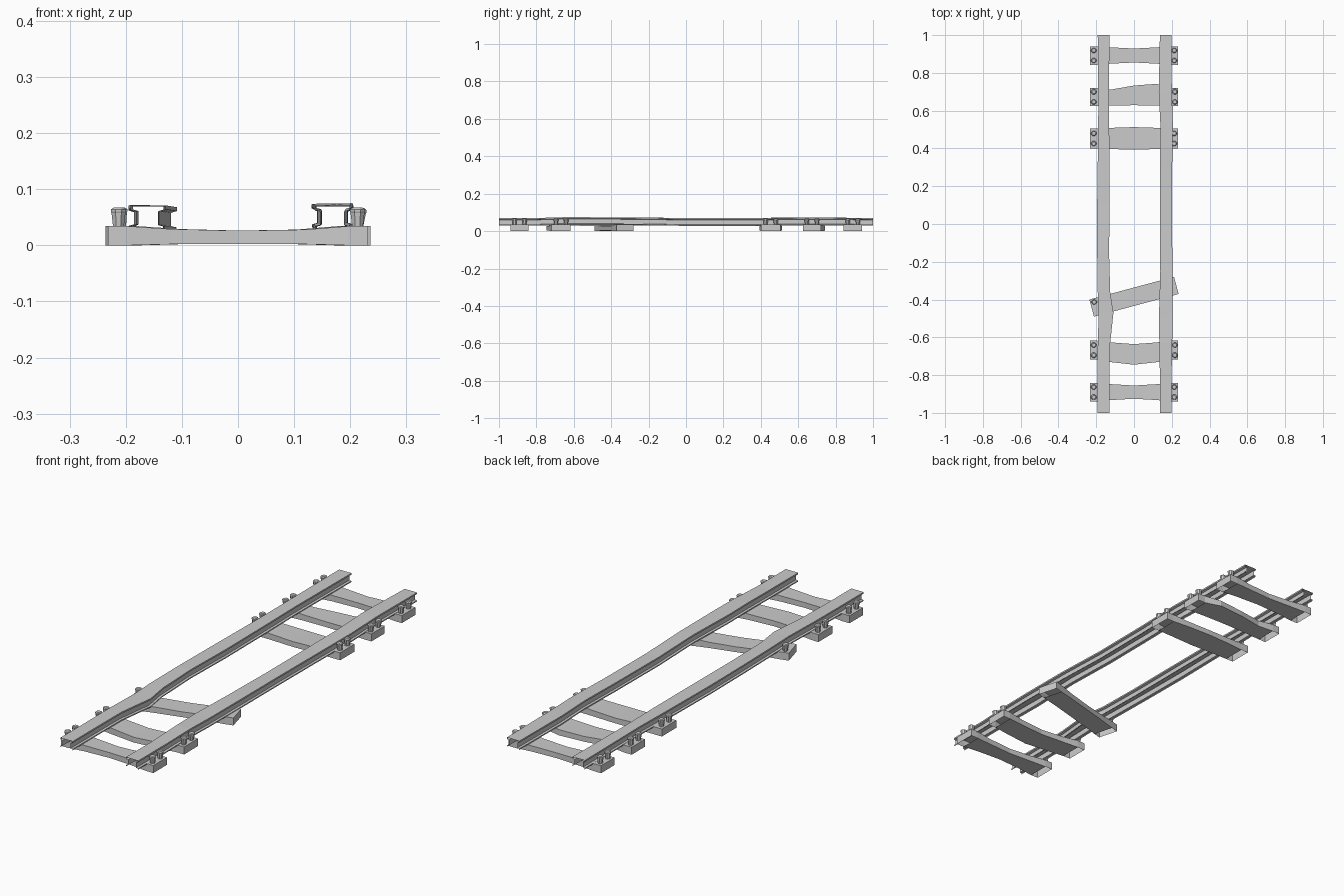
import bpy, bmesh
from math import radians, cos, sin
from mathutils import Matrix

if "Cube" in bpy.data.objects:
    bpy.data.objects.remove(bpy.data.objects["Cube"])


def finish(name, bm):
    bmesh.ops.recalc_face_normals(bm, faces=bm.faces)
    me = bpy.data.meshes.new(name)
    bm.to_mesh(me)
    bm.free()
    ob = bpy.data.objects.new(name, me)
    bpy.context.collection.objects.link(ob)
    return ob


def bridge(bm, a, b, closed=False):
    n = len(a)
    for i in range(n if closed else n - 1):
        j = (i + 1) % n
        bm.faces.new((a[i], a[j], b[j], b[i]))


# Hollow rail cross-section: flange, web, head (open underneath)
half = [(-.030, .029), (-.030, .034), (-.021, .036), (-.021, .060), (-.031, .063), (-.031, .070)]
profile = half + [(-x, z) for x, z in reversed(half)]


def rail(name, cx, stations):
    # each station: y, shift of left side, shift of right side, lift left, lift right
    bm = bmesh.new()
    prev = None
    for y, dl, dr, zl, zr in stations:
        ring = [bm.verts.new((cx + x + (dl if x < 0 else dr), y, z + (zl if x < 0 else zr)))
                for x, z in profile]
        if prev:
            bridge(bm, prev, ring)
        prev = ring
    return finish(name, bm)


rail("left_rail", -.161, [
    (-1, 0, 0, 0, 0), (-.8, 0, 0, 0, 0), (-.65, 0, .002, .001, .001),
    (-.47, .005, .021, .001, -.002), (-.36, 0, .004, .002, -.001),
    (-.15, -.003, -.002, .001, .001), (.1, -.003, .001, -.001, -.001),
    (.4, .001, 0, -.001, 0), (.6, .003, -.003, .001, 0), (1, 0, 0, 0, 0)])
rail("right_rail", .168, [
    (-1, 0, 0, 0, 0), (-.8, 0, 0, 0, 0), (-.63, -.003, .003, .004, .005),
    (-.5, -.005, .006, .004, .004), (-.25, .002, .006, .004, .003),
    (0, 0, .001, -.001, -.001), (.3, .001, .003, 0, -.001),
    (.52, .003, .007, .002, .001), (.7, -.006, .001, .003, .002), (1, 0, 0, 0, 0)])


def tie(name, cy, angle, sections):
    # sections: x, y low, y high, top; the ends are open below, the middle is closed
    bm = bmesh.new()
    rings = []
    for x, lo, hi, top in sections:
        bot = 0 if abs(x) > .19 else .002
        rings.append([bm.verts.new(p) for p in
                      ((x, lo, bot), (x, lo, top), (x, hi, top), (x, hi, bot))])
    for i in range(len(rings) - 1):
        a, b = rings[i], rings[i + 1]
        bridge(bm, a, b, closed=0 < i < len(rings) - 2)
    bm.faces.new(rings[0])
    bm.faces.new(rings[-1])
    ob = finish(name, bm)
    ob.matrix_world = Matrix.Translation((0, cy, 0)) @ Matrix.Rotation(angle, 4, 'Z')
    return ob


def tie_sections(end, mid_lo, mid_hi, skew=0):
    # waisted or bulging middle with a sagging top
    return [(-.232, -end, end, .034), (-.195, -end, end, .034),
            (-.12, (mid_lo - end) / 2, (end + mid_hi) / 2 - skew, .029),
            (0, mid_lo, mid_hi, .026),
            (.12, (mid_lo - end) / 2, (end + mid_hi) / 2 + skew, .028),
            (.195, -end, end, .034), (.232, -end, end, .034)]


ties = [
    (.892, 0, tie_sections(.049, -.037, .037)),
    (.673, 0, tie_sections(.048, -.044, .060, .015)),
    (.453, 0, tie_sections(.052, -.060, .060)),
    (-.385, radians(15), tie_sections(.047, -.047, .047)),
    (-.668, 0, tie_sections(.050, -.077, .032)),
    (-.890, 0, tie_sections(.049, -.035, .035)),
]
for i, (cy, ang, sec) in enumerate(ties):
    tie(f"tie_{i + 1}", cy, ang, sec)


def bolt(name, x, y, tilt=0, sides=8):
    # flared spike with a chamfered cap
    bm = bmesh.new()
    prev = None
    for r, z in ((.010, .030), (.0135, .058), (.0145, .060), (.0145, .064), (.010, .067)):
        ring = [bm.verts.new((r * cos(k * 2 * 3.14159265 / sides + .39),
                              r * sin(k * 2 * 3.14159265 / sides + .39), z)) for k in range(sides)]
        if prev:
            bridge(bm, prev, ring, closed=True)
        prev = ring
    bm.faces.new(prev)
    ob = finish(name, bm)
    ob.matrix_world = (Matrix.Translation((x, y, .03)) @ Matrix.Rotation(tilt, 4, 'Y')
                       @ Matrix.Translation((0, 0, -.03)))


# Two bolts per end on the straight ties, one left on the loose tie
n = 0
for cy, ang, _ in ties:
    if ang:
        continue
    for side in (-1, 1):
        for dy in (-.027, .027):
            n += 1
            tilt = radians(5) if (side > 0 and abs(abs(cy) - .67) < .01) else 0
            bolt(f"bolt_{n}", side * .213, cy + dy, tilt)
bolt("loose_bolt", -.209, -.413, radians(-3))
